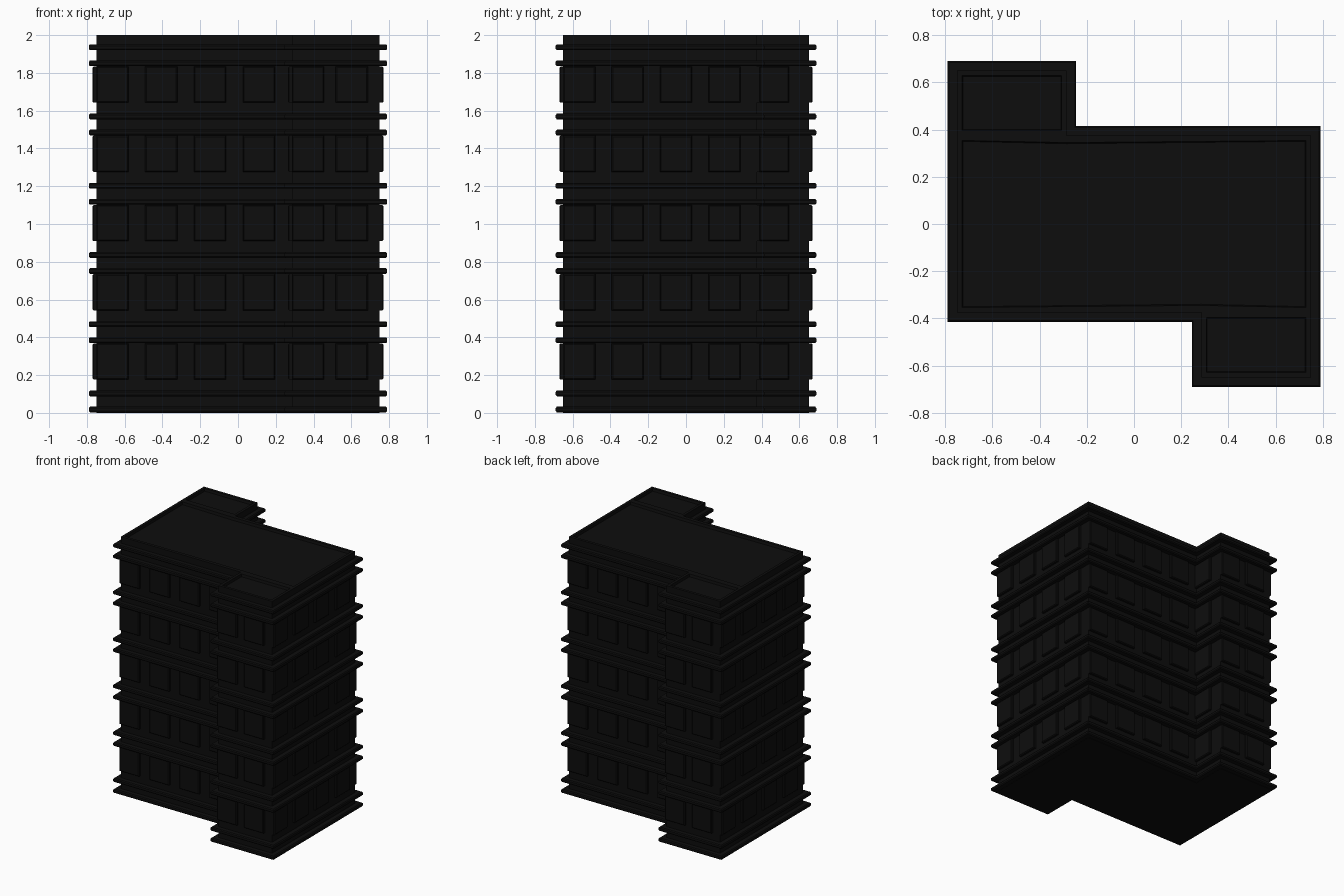
import bpy, bmesh
from mathutils import Vector

if "Cube" in bpy.data.objects:
    bpy.data.objects.remove(bpy.data.objects["Cube"])

FLOOR = 0.3665
outline = [Vector(p) for p in [(-.75, -.375), (.285, -.375), (.285, -.65), (.75, -.65),
                               (.75, .375), (-.285, .375), (-.285, .65), (-.75, .65)]]
N = len(outline)

mat = bpy.data.materials.new("dark_facade")
mat.diffuse_color = (0.004, 0.004, 0.004, 1)
mat.use_nodes = True
mat.node_tree.nodes["Principled BSDF"].inputs["Base Color"].default_value = mat.diffuse_color


def finish(bm, name):
    me = bpy.data.meshes.new(name)
    bm.to_mesh(me)
    bm.free()
    me.materials.append(mat)
    ob = bpy.data.objects.new(name, me)
    bpy.context.collection.objects.link(ob)
    return ob


def wall(i):
    """Start, length, direction and outward normal of one wall."""
    a, b = outline[i % N], outline[(i + 1) % N]
    d = (b - a).normalized()
    return a, (b - a).length, d, Vector((d.y, -d.x))


def offset(dist):
    return [outline[i] + dist * (wall(i - 1)[3] + wall(i)[3]) for i in range(N)]


# Tower body: central block and two wings, with a shallow roof pocket in each
bm = bmesh.new()
pts = [tuple(p) for p in outline] + [(-.75, .375), (.75, -.375)]
vs = [bm.verts.new((x, y, 0)) for x, y in pts]
for ids in [(0, 1, 9, 4, 5, 8), (1, 2, 3, 9), (8, 5, 6, 7)]:
    bm.faces.new([vs[i] for i in ids])
ext = bmesh.ops.extrude_face_region(bm, geom=bm.faces[:])
top_verts = [g for g in ext["geom"] if isinstance(g, bmesh.types.BMVert)]
top_faces = [g for g in ext["geom"] if isinstance(g, bmesh.types.BMFace)]
bmesh.ops.translate(bm, verts=top_verts, vec=(0, 0, 2))
bmesh.ops.recalc_face_normals(bm, faces=bm.faces[:])
bmesh.ops.inset_individual(bm, faces=top_faces, thickness=0.03)
pockets = bmesh.ops.inset_individual(bm, faces=top_faces, thickness=0.005, depth=-0.02)
finish(bm, "tower_body")

# Paired ledges wrapping the outline at every floor
profile = [(0, -.015), (.034, -.015), (.04, -.008), (.04, .008), (.034, .015), (0, .015)]
bm = bmesh.new()
for k in range(6):
    for z0 in (0.018, 0.103):
        z = z0 + k * FLOOR
        rings = [[bm.verts.new((p.x, p.y, z + dz)) for p in offset(d)] for d, dz in profile]
        for lo, hi in zip(rings, rings[1:]):
            for i in range(N):
                j = (i + 1) % N
                bm.faces.new((lo[i], lo[j], hi[j], hi[i]))
finish(bm, "floor_ledges")

# Window panels: each starts at the beginning of its bay, going round the walls
bm = bmesh.new()
W, H, OUT, CH = 0.17, 0.192, 0.02, 0.006
for i in range(N):
    a, length, d, n = wall(i)
    bays = round(length / 0.25)
    for b in range(bays):
        s = length * b / bays
        for k in range(5):
            z = 0.176 + k * FLOOR
            rings = []
            for out, c in ((0, 0), (OUT - CH, 0), (OUT, CH)):
                ring = []
                for u, v in ((c, c), (W - c, c), (W - c, H - c), (c, H - c)):
                    p = a + d * (s + u) + n * out
                    ring.append(bm.verts.new((p.x, p.y, z + v)))
                rings.append(ring)
            for lo, hi in zip(rings, rings[1:]):
                for q in range(4):
                    r = (q + 1) % 4
                    bm.faces.new((lo[q], lo[r], hi[r], hi[q]))
            bm.faces.new(rings[-1])
finish(bm, "window_panels")
